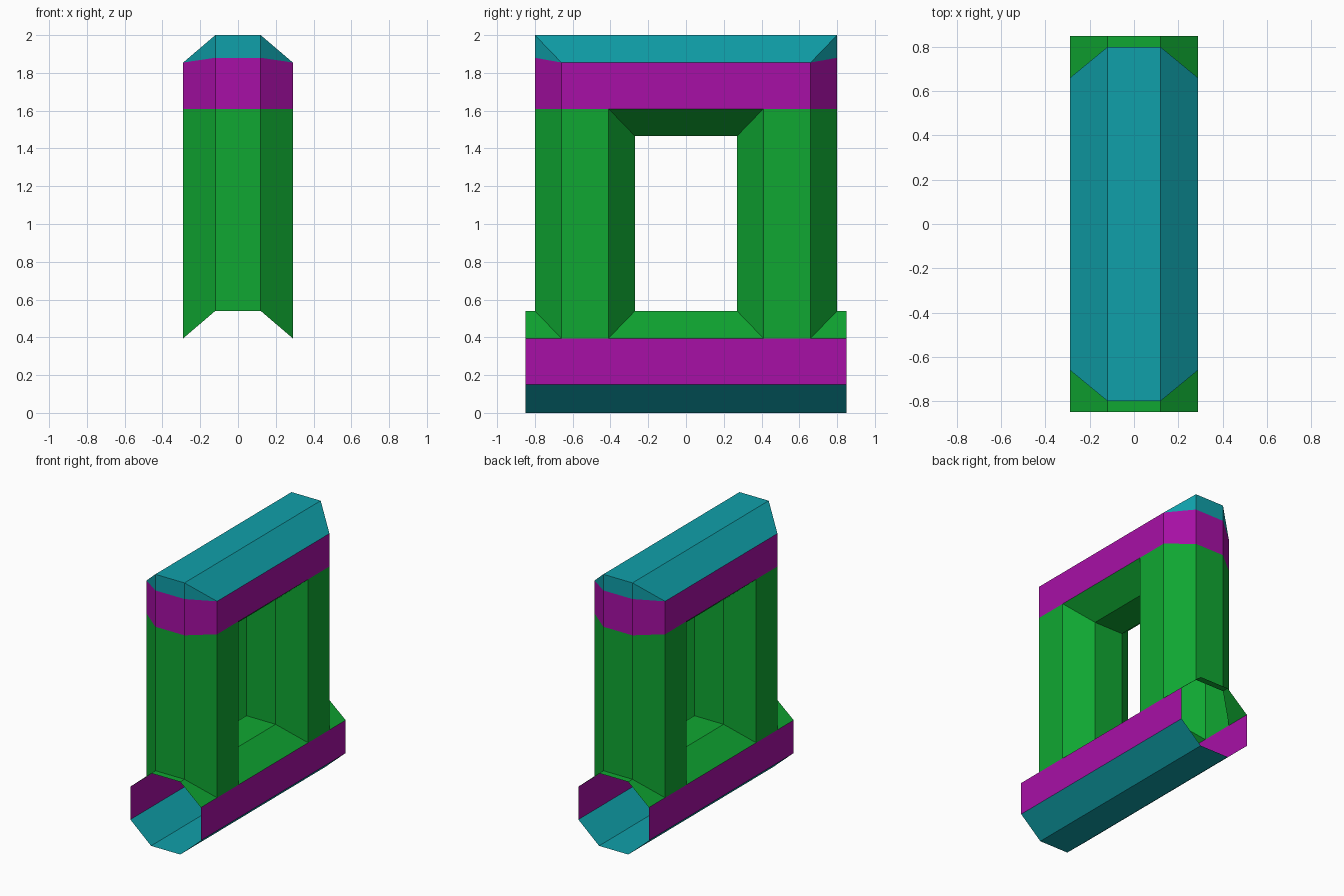
import bpy
import bmesh
from mathutils import Vector

cube = bpy.data.objects.get("Cube")
if cube:
    bpy.data.objects.remove(cube, do_unlink=True)


def material(name, rgb):
    mat = bpy.data.materials.new(name)
    mat.use_nodes = True
    mat.diffuse_color = (*rgb, 1)
    mat.node_tree.nodes["Principled BSDF"].inputs["Base Color"].default_value = (*rgb, 1)
    return mat


green = material("green", (0.005, 0.39, 0.032))
purple = material("purple", (0.39, 0.005, 0.38))
teal = material("teal", (0.005, 0.35, 0.40))

# Octagon half widths, shared by every tube
a, b = 0.12, 0.29
# Column: inner face, inner corner, outer corner, outer face; open tube end
i, ic, oc, o, end = 0.27, 0.41, 0.66, 0.80, 0.85
# Heights: base tube, then top beam
low, shoulder, floor = 0.15, 0.395, 0.54
ceiling, eave, rim, rim_end, top = 1.465, 1.61, 1.855, 1.88, 2.0


def quarter_part(name, centre, groups):
    """Build the +x +y quarter of a tube shell and mirror it twice."""
    bm = bmesh.new()
    mesh = bpy.data.meshes.new(name)
    for slot, (mat, polygons) in enumerate(groups):
        mesh.materials.append(mat)
        for points in polygons:
            face = bm.faces.new([bm.verts.new(p) for p in points])
            face.material_index = slot
            face.normal_update()
            if face.normal.dot(face.calc_center_median() - Vector(centre)) < 0:
                face.normal_flip()
    bmesh.ops.remove_doubles(bm, verts=bm.verts, dist=0.0001)
    bm.to_mesh(mesh)
    bm.free()
    obj = bpy.data.objects.new(name, mesh)
    bpy.context.collection.objects.link(obj)
    mirror = obj.modifiers.new("mirror", "MIRROR")
    mirror.use_axis = (True, True, False)
    return obj


def along(p, q, y0, y1):
    """Strip between two section points (x, z), running along y."""
    return [(p[0], y0, p[1]), (q[0], y0, q[1]), (q[0], y1, q[1]), (p[0], y1, p[1])]


def upright(p, q, z0, z1):
    """Strip between two plan points (x, y); each height may differ per point."""
    return [(*p, z0[0]), (*q, z0[1]), (*q, z1[1]), (*p, z1[0])]


# Open-ended base tube, mitred around the column feet
quarter_part("base_tube", (0, 0, floor / 2), [
    (teal, [along((0, 0), (a, 0), 0, end),
            along((a, 0), (b, low), 0, end)]),
    (purple, [along((b, low), (b, shoulder), 0, end)]),
    (green, [along((0, floor), (a, floor), 0, i),
             along((0, floor), (a, floor), o, end),
             [(b, 0, shoulder), (b, ic, shoulder), (a, i, floor), (a, 0, floor)],
             [(b, oc, shoulder), (b, end, shoulder), (a, end, floor), (a, o, floor)]]),
])

# Hollow octagonal columns
quarter_part("columns", (0, (i + o) / 2, 1), [
    (green, [upright((0, i), (a, i), (floor, floor), (ceiling, ceiling)),
             upright((a, i), (b, ic), (floor, shoulder), (ceiling, eave)),
             upright((b, ic), (b, oc), (shoulder, shoulder), (eave, eave)),
             upright((b, oc), (a, o), (shoulder, floor), (eave, eave)),
             upright((a, o), (0, o), (floor, floor), (eave, eave))]),
])

# Top beam with chamfered ends
quarter_part("top_beam", (0, 0, (ceiling + top) / 2), [
    (green, [along((0, ceiling), (a, ceiling), 0, i),
             [(a, 0, ceiling), (a, i, ceiling), (b, ic, eave), (b, 0, eave)]]),
    (purple, [along((b, eave), (b, rim), 0, oc),
              upright((b, oc), (a, o), (eave, eave), (rim, rim_end)),
              upright((a, o), (0, o), (eave, eave), (rim_end, rim_end))]),
    (teal, [along((0, top), (a, top), 0, o),
            [(b, 0, rim), (b, oc, rim), (a, o, top), (a, 0, top)],
            [(b, oc, rim), (a, o, rim_end), (a, o, top)],
            upright((a, o), (0, o), (rim_end, rim_end), (top, top))]),
])
